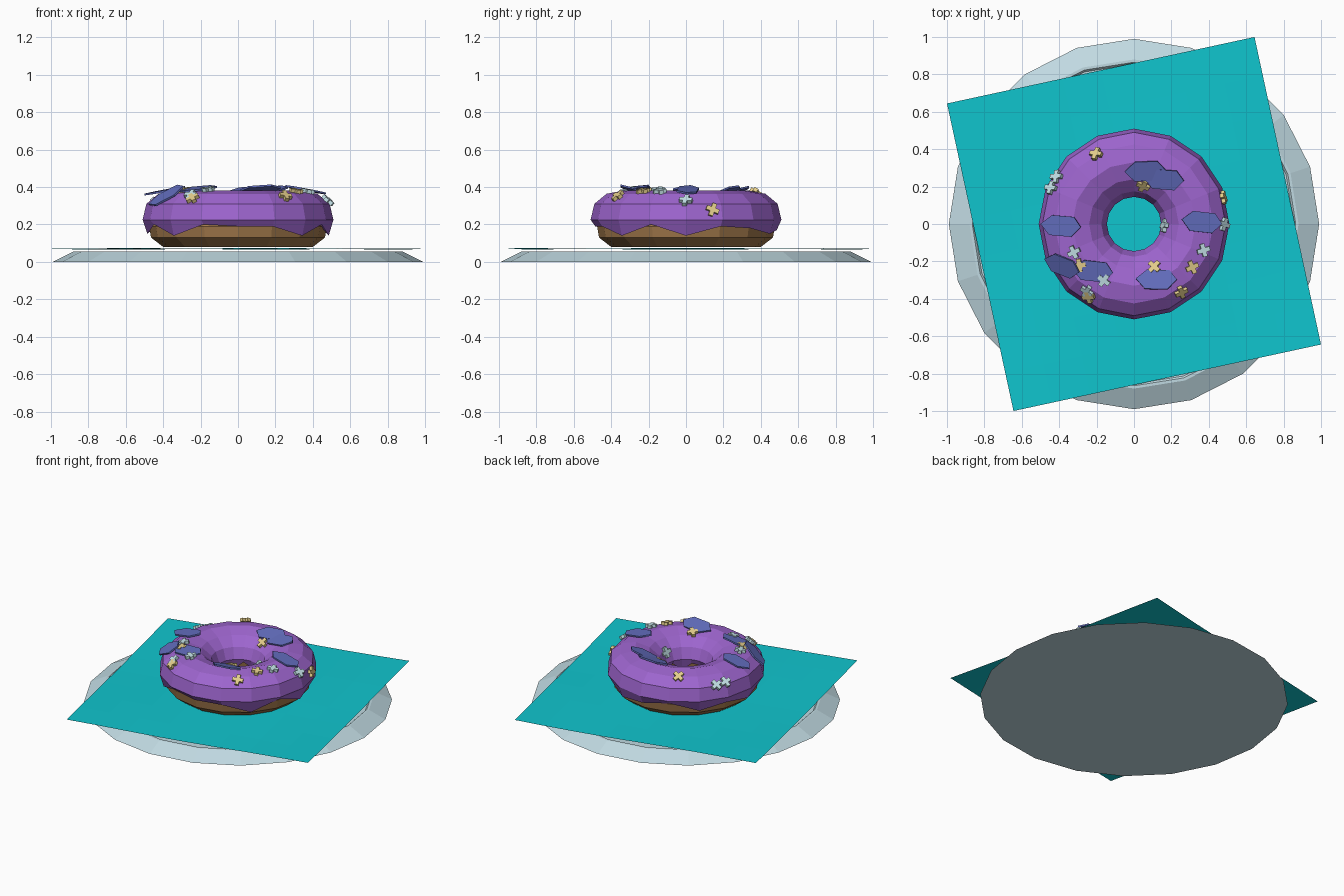
import bpy, bmesh, math, random
from mathutils import Vector, Matrix
from mathutils.bvhtree import BVHTree

random.seed(4)
old = bpy.data.objects.get("Cube")
if old:
    bpy.data.objects.remove(old)


def material(name, rgb):
    m = bpy.data.materials.new(name)
    m.use_nodes = True
    m.diffuse_color = (*rgb, 1)
    m.node_tree.nodes["Principled BSDF"].inputs["Base Color"].default_value = (*rgb, 1)
    return m


plate_blue = material("pale plate blue", (0.53, 0.70, 0.76))
teal = material("teal", (0.005, 0.56, 0.62))
brown = material("dough brown", (0.36, 0.19, 0.07))
purple = material("icing purple", (0.34, 0.13, 0.62))
blue = material("sprinkle blue", (0.12, 0.15, 0.50))
yellow = material("sprinkle yellow", (0.78, 0.62, 0.26))
pale = material("sprinkle pale blue", (0.55, 0.76, 0.80))


def finish(bm, name, mat):
    bmesh.ops.recalc_face_normals(bm, faces=bm.faces)
    mesh = bpy.data.meshes.new(name)
    bm.to_mesh(mesh)
    bm.free()
    mesh.materials.append(mat)
    ob = bpy.data.objects.new(name, mesh)
    bpy.context.collection.objects.link(ob)
    return ob


def lathe(profile, sides, closed):
    """Spin a profile; a height may be a function of the segment number."""
    bm = bmesh.new()
    rings = []
    for r, z in profile:
        ring = []
        for i in range(sides):
            a = math.tau * i / sides
            h = z(i) if callable(z) else z
            ring.append(bm.verts.new((r * math.cos(a), r * math.sin(a), h)))
        rings.append(ring)
    pairs = list(zip(rings, rings[1:]))
    if closed:
        pairs.append((rings[-1], rings[0]))
    for a, b in pairs:
        for i in range(sides):
            j = (i + 1) % sides
            bm.faces.new((a[i], a[j], b[j], b[i]))
    if not closed:
        bm.faces.new(rings[0])
        bm.faces.new(rings[-1])
    return bm


def prism(outline, thick):
    bm = bmesh.new()
    face = bm.faces.new([bm.verts.new((x, y, -thick / 2)) for x, y in outline])
    top = bmesh.ops.extrude_face_region(bm, geom=[face])["geom"]
    bmesh.ops.translate(bm, vec=(0, 0, thick),
                        verts=[v for v in top if isinstance(v, bmesh.types.BMVert)])
    return bm


# Plate with a shallow recess inside the rim
finish(lathe([(0.99, 0), (0.88, 0.055), (0.865, 0.055), (0.855, 0.045)], 20, False),
       "plate", plate_blue)

# Napkin: slightly wavy sheet
bm = bmesh.new()
bmesh.ops.create_grid(bm, x_segments=8, y_segments=8, size=0.841)
bmesh.ops.rotate(bm, verts=bm.verts, matrix=Matrix.Rotation(math.radians(12.2), 3, 'Z'))
for v in bm.verts:
    v.co.z = 0.07 + 0.005 * math.sin(4 * v.co.x + 1) * math.cos(3 * v.co.y)
napkin = finish(bm, "napkin", teal)

# Dough ring
finish(lathe([(0.40, 0.08), (0.465, 0.13), (0.475, 0.19), (0.44, 0.26), (0.33, 0.30),
              (0.22, 0.26), (0.175, 0.19), (0.185, 0.13), (0.25, 0.08)], 16, True),
       "dough", brown)

# Icing with an uneven hem
hem = [.14, .19, .18, .15, .17, .2, .15, .18, .15, .2, .14, .2, .19, .19, .14, .2]
bm = lathe([(0.485, lambda i: hem[i]), (0.51, 0.225), (0.49, 0.31), (0.425, 0.364),
            (0.33, 0.382), (0.24, 0.355), (0.175, 0.30), (0.145, 0.225),
            (0.16, lambda i: hem[i]), (0.20, 0.22), (0.33, 0.27), (0.45, 0.22)], 16, True)
bmesh.ops.recalc_face_normals(bm, faces=bm.faces)
surface = BVHTree.FromBMesh(bm)
finish(bm, "icing", purple)


def place(ob, x, y, lift, spin):
    """Lay an object on the icing, tangent to it."""
    hit, n, _, _ = surface.ray_cast(Vector((x, y, 1)), Vector((0, 0, -1)))
    if hit is None:
        hit, n, _, _ = surface.find_nearest(Vector((x, y, 0.25)))
    u = (Vector((1, 0, 0)) - n * n.x).normalized()
    turn = Matrix((u, n.cross(u), n)).transposed()
    turn = turn @ Matrix.Rotation(spin, 3, 'Z')
    ob.matrix_world = Matrix.Translation(hit + n * lift) @ turn.to_4x4()


# Long flat blue sprinkles
leaf = [(0.11, 0), (0.07, 0.052), (-0.05, 0.055), (-0.11, 0.005), (-0.06, -0.052), (0.06, -0.055)]
for x, y in [(-.39, -.01), (.36, .01), (.12, -.30), (-.22, -.25), (-.38, -.22), (.16, .24), (.06, .285)]:
    ob = finish(prism(leaf, 0.01), "flat_sprinkle", blue)
    place(ob, x, y, 0.010, random.uniform(-0.1, 0.1))

# Small plus-shaped sprinkles
a, b = 0.035, 0.012
plus = [(a, -b), (a, b), (b, b), (b, a), (-b, a), (-b, b),
        (-a, b), (-a, -b), (-b, -b), (-b, -a), (b, -a), (b, -b)]
groups = [(yellow, "yellow_sprinkle", [(-.2, .37), (.05, .21), (.47, .14), (.11, -.23),
                                       (.31, -.23), (.25, -.36), (-.29, -.22), (-.24, -.385)]),
          (pale, "pale_sprinkle", [(-.41, .25), (-.44, .19), (.17, -.01), (.475, 0),
                                   (.37, -.14), (-.32, -.15), (-.16, -.30), (-.25, -.355)])]
for mat, name, spots in groups:
    for x, y in spots:
        place(finish(prism(plus, 0.022), name, mat), x, y, 0.009, random.uniform(0, 1.5))
